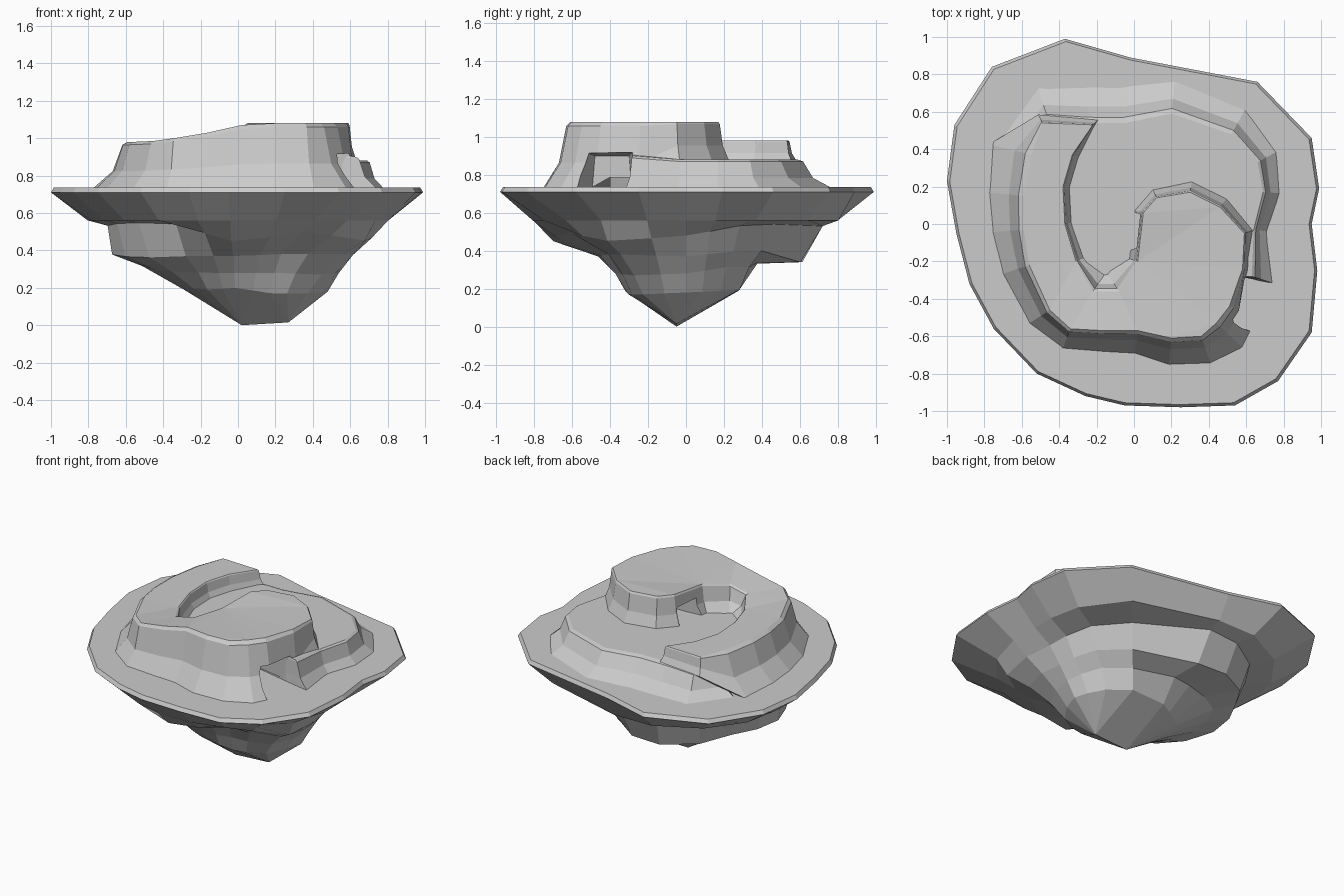
import bpy, bmesh, math
from mathutils import Vector
from mathutils.geometry import tessellate_polygon

if "Cube" in bpy.data.objects:
    bpy.data.objects.remove(bpy.data.objects["Cube"])


def make_object(name, rings):
    """Loft equal-length closed rings of points (top ring first) and cap both ends."""
    bm = bmesh.new()
    loops = [[bm.verts.new(p) for p in ring] for ring in rings]
    n = len(loops[0])
    for a, b in zip(loops, loops[1:]):
        for i in range(n):
            j = (i + 1) % n
            bm.faces.new((a[i], a[j], b[j], b[i]))
    # caps are triangulated in plan so concave outlines stay concave
    caps = []
    for tri in tessellate_polygon([[Vector((p[0], p[1], 0)) for p in rings[0]]]):
        caps.append(bm.faces.new([loops[0][i] for i in tri]))
        bm.faces.new([loops[-1][i] for i in reversed(tri)])
    bm.normal_update()
    inner = [e for e in {e for f in caps for e in f.edges} if all(f in caps for f in e.link_faces)]
    bmesh.ops.beautify_fill(bm, faces=caps, edges=inner)
    bmesh.ops.remove_doubles(bm, verts=bm.verts, dist=0.0005)
    bmesh.ops.recalc_face_normals(bm, faces=bm.faces)
    me = bpy.data.meshes.new(name)
    bm.to_mesh(me)
    bm.free()
    ob = bpy.data.objects.new(name, me)
    bpy.context.collection.objects.link(ob)
    return ob


def normals(pts):
    """Outward normals of a counter-clockwise outline."""
    out = []
    for i in range(len(pts)):
        d = Vector(pts[(i + 1) % len(pts)][:2]) - Vector(pts[i - 1][:2])
        out.append(Vector((d.y, -d.x)).normalized())
    return out


def cliff(name, pts):
    """Flat-topped cliff; each point is x, y, top z, outward spread, foot z."""
    nrm = normals(pts)
    rings = []
    for drop, spread in ((0, 0), (0.06, 0.14), (0.6, 0.4), (1, 1)):
        ring = []
        for (x, y, z, s, f), n in zip(pts, nrm):
            ring.append((x + n.x * s * spread, y + n.y * s * spread, z + (f - z) * drop))
        rings.append(ring)
    return make_object(name, rings)


# Island base: grassy rim outline, then rocky underside rings
rim = [(-.37, .99), (-.76, .84), (-.96, .53), (-1, .23), (-.95, -.05), (-.88, -.32),
       (-.75, -.56), (-.52, -.80), (-.26, -.92), (-.05, -.97), (.25, -.98), (.54, -.97), (.77, -.84),
       (.95, -.58), (.98, -.25), (.95, 0), (.99, .19), (.95, .46), (.66, .76), (-.02, .89)]
# radius and height every 30 degrees from +x
shelf = [(r, .56) for r in (.80, .85, .85, .80, .88, .87, .79, .75, .78, .81, .86, .86)]
lump = [(.68, .48), (.64, .54), (.60, .54), (.72, .53), (.74, .54), (.70, .54),
        (.70, .53), (.68, .55), (.60, .54), (.71, .44), (.70, .5), (.80, .45)]
ledge = [(.60, .37), (.57, .40), (.50, .40), (.6, .34), (.68, .34), (.64, .38),
         (.68, .38), (.62, .36), (.50, .37), (.46, .37), (.47, .38), (.67, .38)]
under = [(.54, .28), (.48, .32), (.42, .31), (.38, .34), (.40, .33), (.5, .33),
         (.52, .32), (.46, .29), (.38, .28), (.37, .28), (.40, .28), (.53, .27)]
lower = [(.48, .18), (.42, .19), (.35, .2), (.28, .19), (.24, .18), (.27, .19),
         (.29, .19), (.3, .2), (.3, .19), (.31, .2), (.35, .17), (.44, .17)]


def around(table):
    ring = []
    for x, y in rim:
        a = math.atan2(y, x)
        t = math.degrees(a) % 360 / 30
        i, f = int(t) % 12, t % 1
        p = Vector(table[i]).lerp(Vector(table[(i + 1) % 12]), f)
        ring.append((p[0] * math.cos(a), p[0] * math.sin(a), p[1]))
    return ring


top = [(x * .985, y * .985, .735) for x, y in rim]
edge = [(x, y, .71) for x, y in rim]
tip = [(.27, -.05, .015) if x > .4 else (.02, -.05, 0) for x, y in rim]
make_object("island_base", [top, edge] + [around(t) for t in (shelf, lump, ledge, under, lower)] + [tip])

# Low terrace that wraps the right and back and floors the inner valley
G = .72
cliff("terrace", [
    (.56, -.28, .91, 0, G), (.63, -.28, .90, .13, G), (.64, -.03, .88, .08, G),
    (.69, .17, .88, .10, G), (.66, .33, .88, .13, G), (.52, .48, .88, .17, G),
    (.2, .59, .88, .20, G), (-.05, .54, .88, .22, G), (-.25, .54, .88, .22, G),
    (-.46, .56, .88, .20, G), (-.54, .45, .88, .18, G), (-.5, .3, .88, 0, G),
    (-.45, -.2, .88, 0, G), (-.2, -.4, .88, 0, G), (.2, -.2, .88, 0, G)])

# Upper spiral: left ramp rising round the front into the high plateau
V = .87
spiral = cliff("spiral_plateau", [
    (-.49, .54, .98, .05, V), (-.55, .37, .98, .23, G), (-.59, .15, .98, .20, G),
    (-.59, -.03, .98, .18, G), (-.56, -.22, .98, .16, G), (-.45, -.46, .985, .14, G),
    (-.34, -.56, 1.0, .12, G), (-.16, -.57, 1.03, .12, G), (.02, -.57, 1.07, .13, G),
    (.2, -.61, 1.08, .15, G), (.36, -.60, 1.08, .16, G), (.44, -.53, 1.08, .20, G),
    (.51, -.44, 1.08, .17, G), (.58, -.24, 1.08, .08, G), (.59, -.05, 1.08, .05, V),
    (.46, .09, 1.08, .06, V), (.3, .17, 1.08, .06, V), (.12, .14, 1.08, .05, V),
    (.05, .06, 1.08, .05, V), (.02, -.2, 1.06, .05, V), (-.08, -.36, 1.03, .12, V),
    (-.22, -.36, 1.0, .12, V), (-.31, -.2, .98, .05, V), (-.37, 0, .98, .04, V),
    (-.38, .2, .98, .04, V), (-.33, .37, .98, .04, V), (-.22, .53, .98, .04, V)])


# Caves cut into the plateau: one on the right side, one from the inner valley
def cave(name, roof, floor):
    cutter = make_object(name, [roof, floor])
    cutter.hide_render = True
    cutter.hide_viewport = True
    cut = spiral.modifiers.new(name, 'BOOLEAN')
    cut.operation = 'DIFFERENCE'
    cut.solver = 'EXACT'
    cut.object = cutter


cave("right_cave_cutter",
     [(.30, -.48, .90), (.95, -.57, .94), (.95, -.26, .94), (.30, -.30, .90)],
     [(.30, -.50, .65), (.95, -.66, .65), (.95, -.24, .65), (.30, -.28, .65)])
cave("valley_cave_cutter",
     [(-.08, -.13, 1.0), (.22, -.13, .98), (.22, .03, .98), (-.08, .06, 1.0)],
     [(-.08, -.16, .8), (.22, -.13, .8), (.22, .03, .8), (-.08, .08, .8)])
